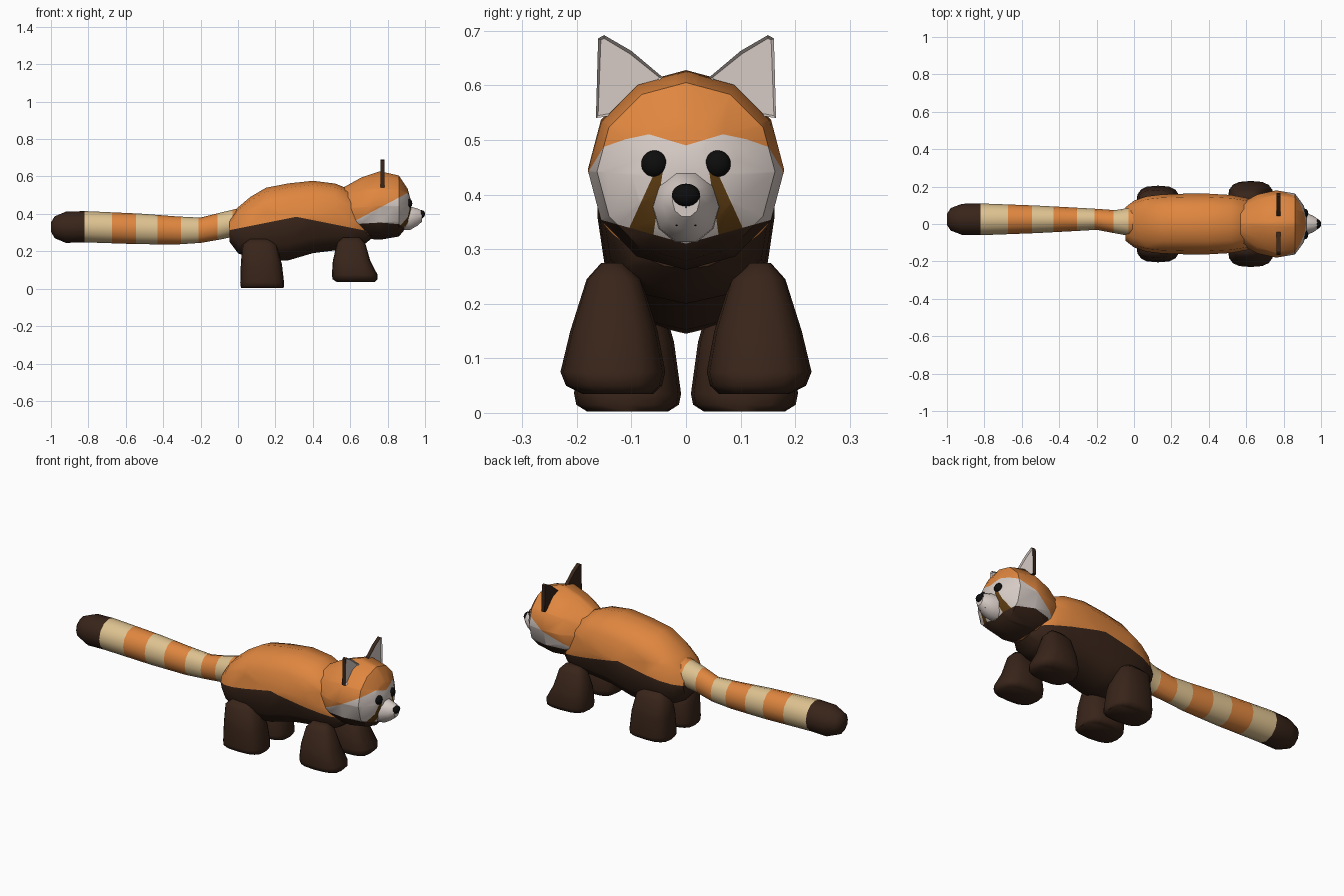
import bpy, bmesh
from math import sin, cos, pi, copysign
from mathutils import Vector, Matrix

if "Cube" in bpy.data.objects:
    bpy.data.objects.remove(bpy.data.objects["Cube"])

COLOURS = {
    "orange": (0.74, 0.24, 0.05), "dark": (0.040, 0.018, 0.010), "white": (0.68, 0.60, 0.56),
    "cream": (0.73, 0.54, 0.28), "brown": (0.11, 0.045, 0.006), "black": (0.004, 0.004, 0.004),
}
MATS = {}
for key, rgb in COLOURS.items():
    MATS[key] = bpy.data.materials.new(key)
    MATS[key].diffuse_color = (*rgb, 1)


def finish(name, bm, colours, pick=None, angle=0.7):
    """Turn a bmesh into a shaded object; pick(face) returns a colour index."""
    bmesh.ops.recalc_face_normals(bm, faces=bm.faces)
    if pick:
        for f in bm.faces:
            f.material_index = pick(f)
    me = bpy.data.meshes.new(name)
    bm.to_mesh(me)
    bm.free()
    for c in colours:
        me.materials.append(MATS[c])
    ob = bpy.data.objects.new(name, me)
    bpy.context.collection.objects.link(ob)
    bpy.ops.object.select_all(action='DESELECT')
    ob.select_set(True)
    bpy.context.view_layer.objects.active = ob
    bpy.ops.object.shade_smooth_by_angle(angle=angle)
    return ob


def loft(rings, n=12, e=1.0, axis='x'):
    """Rings are (position, centre a, centre b, radius a, radius b) along an axis."""
    bm = bmesh.new()
    loops = []
    for t, a, b, ra, rb in rings:
        loop = []
        for i in range(n):
            c, s = cos(2 * pi * i / n), sin(2 * pi * i / n)
            p = a + ra * copysign(abs(c) ** e, c)
            q = b + rb * copysign(abs(s) ** e, s)
            loop.append(bm.verts.new((t, p, q) if axis == 'x' else (p, q, t)))
        loops.append(loop)
    for l0, l1 in zip(loops, loops[1:]):
        for i in range(n):
            j = (i + 1) % n
            bm.faces.new((l0[i], l0[j], l1[j], l1[i]))
    bm.faces.new(loops[0])
    bm.faces.new(loops[-1])
    return bm


def cut(bm, nx, ny, nz, d):
    """Split faces along the plane n.p = d so colour borders are crisp."""
    n = Vector((nx, ny, nz))
    bmesh.ops.bisect_plane(bm, geom=bm.verts[:] + bm.edges[:] + bm.faces[:],
                           plane_co=n * d / n.length_squared, plane_no=n, dist=1e-5)


# Body: rings given as x, bottom, top, half width
body = [(-.045, .25, .37, .09), (0, .19, .435, .125), (.065, .16, .49, .148), (.15, .145, .54, .158),
        (.27, .152, .563, .162), (.40, .19, .577, .162), (.52, .205, .562, .155),
        (.60, .20, .53, .14), (.66, .225, .43, .12), (.71, .265, .33, .07)]
bm = loft([(x, 0, (b + t) / 2, w, (t - b) / 2) for x, b, t, w in body], 12, 0.8)
rear, front = (-.2, 0, 1, .322), (.2, 0, 1, .447)
cut(bm, *rear)
cut(bm, *front)


def body_colour(f):
    c = f.calc_center_median()
    return int(c.z < min(.322 + .2 * c.x, .447 - .2 * c.x))


finish("body", bm, ["orange", "dark"], body_colour)

# Tail with coloured bands: x, bottom, top, half width
tail = [(-1, .305, .355, .03), (-.98, .27, .387, .06), (-.92, .245, .412, .083), (-.82, .248, .415, .085),
        (-.53, .238, .402, .074), (-.32, .237, .386, .063), (-.2, .245, .38, .056),
        (-.1, .262, .405, .062), (.03, .29, .437, .085)]
bm = loft([(x, .025 if x < -.1 else .012, (b + t) / 2, w, (t - b) / 2) for x, b, t, w in tail], 12)
bands = [-.82, -.675, -.545, -.43, -.305, -.21, -.11, -.03]
for x in bands:
    cut(bm, 1, 0, 0, x)


def tail_colour(f):
    k = sum(f.calc_center_bounds().x > x for x in bands)
    return 0 if k == 0 else 1 + (k + 1) % 2


finish("tail", bm, ["dark", "cream", "orange"], tail_colour)

# Head with face mask and cheek stripes
bm = loft([(.57, 0, .43, .11, .115), (.66, 0, .432, .158, .163), (.76, 0, .445, .18, .183),
           (.86, 0, .442, .163, .163), (.907, 0, .435, .10, .10), (.925, 0, .43, .04, .04)], 12)
cut(bm, -.53, 0, 1, .36 - .53 * .62)
cut(bm, 0, 0, 1, .44)
cut(bm, 1, 0, .9, .96)
for s in (-1, 1):
    cut(bm, 0, -.3 * s, 1, .49)
    cut(bm, 0, -.28 * s, 1, .31)
    cut(bm, 0, s, .457, .2588)
    cut(bm, 0, s, .148, .108)
cut(bm, 0, 1, 0, 0)


def head_colour(f):
    x, y, z = f.calc_center_median()
    y = abs(y)
    if z > min(.36 + .53 * (x - .62), .49 + .3 * y):
        return 0
    if z < .31 + .28 * y:
        return 0 if x + .9 * z < .96 else 2
    if x > .8 and z < .44 and y + .457 * z < .2588 and y + .148 * z > .108:
        return 3
    return 1


finish("head", bm, ["orange", "white", "dark", "brown"], head_colour)

# Snout
finish("snout", loft([(.86, 0, .38, .066, .072), (.92, 0, .377, .06, .066), (.96, 0, .383, .043, .048),
                      (.985, 0, .388, .025, .03)], 10), ["white"])


def ball(name, loc, size, colour):
    bm = bmesh.new()
    bmesh.ops.create_uvsphere(bm, u_segments=16, v_segments=10, radius=1,
                              matrix=Matrix.Translation(loc) @ Matrix.Diagonal((*size, 1)))
    return finish(name, bm, [colour])


def bar(name, p, q, r):
    """Thin dark line between two points."""
    p, q = Vector(p), Vector(q)
    m = Matrix.Translation((p + q) / 2) @ (q - p).to_track_quat('Z', 'Y').to_matrix().to_4x4()
    bm = bmesh.new()
    bmesh.ops.create_cone(bm, cap_ends=True, segments=6, radius1=r, radius2=r,
                          depth=(q - p).length, matrix=m)
    return finish(name, bm, ["black"])


ball("nose", (.982, 0, .399), (.018, .026, .021), "black")
bar("mouth_line", (.986, 0, .38), (.972, 0, .352), .0015)

# Leg rings: z, centre x, centre y, radius x, radius y
FRONT = [(.275, .605, .135, .045, .02), (.245, .605, .132, .075, .05), (.15, .607, .132, .10, .08),
         (.075, .624, .134, .122, .096), (.05, .626, .132, .12, .088), (.035, .63, .125, .10, .065)]
BACK = [(.265, .115, .12, .055, .03), (.235, .115, .117, .092, .065), (.13, .125, .11, .11, .088),
        (.035, .129, .107, .117, .098), (.015, .13, .107, .117, .094), (0.003, .13, .107, .112, .075)]

for s, side in ((-1, "right"), (1, "left")):
    for label, rings in (("front_leg", FRONT), ("back_leg", BACK)):
        bm = loft([(z, x, y * s, rx, ry) for z, x, y, rx, ry in rings], 16, 0.7, 'z')
        finish(f"{label}_{side}", bm, ["dark"], angle=1.0)

    ball(f"eye_{side}", (.912, .057 * s, .456), (.02, .025, .025), "black")
    bar(f"mouth_{side}", (.972, 0, .352), (.962, .018 * s, .343), .0015)

    # Ear: dark plate whose front face is pale and slightly hollow
    bm = bmesh.new()
    outline = [(.043, .615), (.10, .663), (.15, .692), (.161, .686), (.165, .54), (.10, .55)]
    base = bm.faces.new([bm.verts.new((.762, y * s, z)) for y, z in outline])
    new = bmesh.ops.extrude_face_region(bm, geom=[base])["geom"]
    bmesh.ops.translate(bm, vec=(.02, 0, 0), verts=[v for v in new if isinstance(v, bmesh.types.BMVert)])
    bmesh.ops.recalc_face_normals(bm, faces=bm.faces)
    face = [f for f in bm.faces if f.normal.x > .9]
    bmesh.ops.inset_region(bm, faces=face, thickness=.006)
    bmesh.ops.translate(bm, vec=(-.008, 0, 0), verts=face[0].verts)
    finish(f"ear_{side}", bm, ["dark", "white"], lambda f: int(f.normal.x > .3), 0.5)

for m in bpy.data.materials:
    if m.users and not m.is_grease_pencil:
        m.use_nodes = True
        m.node_tree.nodes["Principled BSDF"].inputs["Base Color"].default_value = m.diffuse_color
